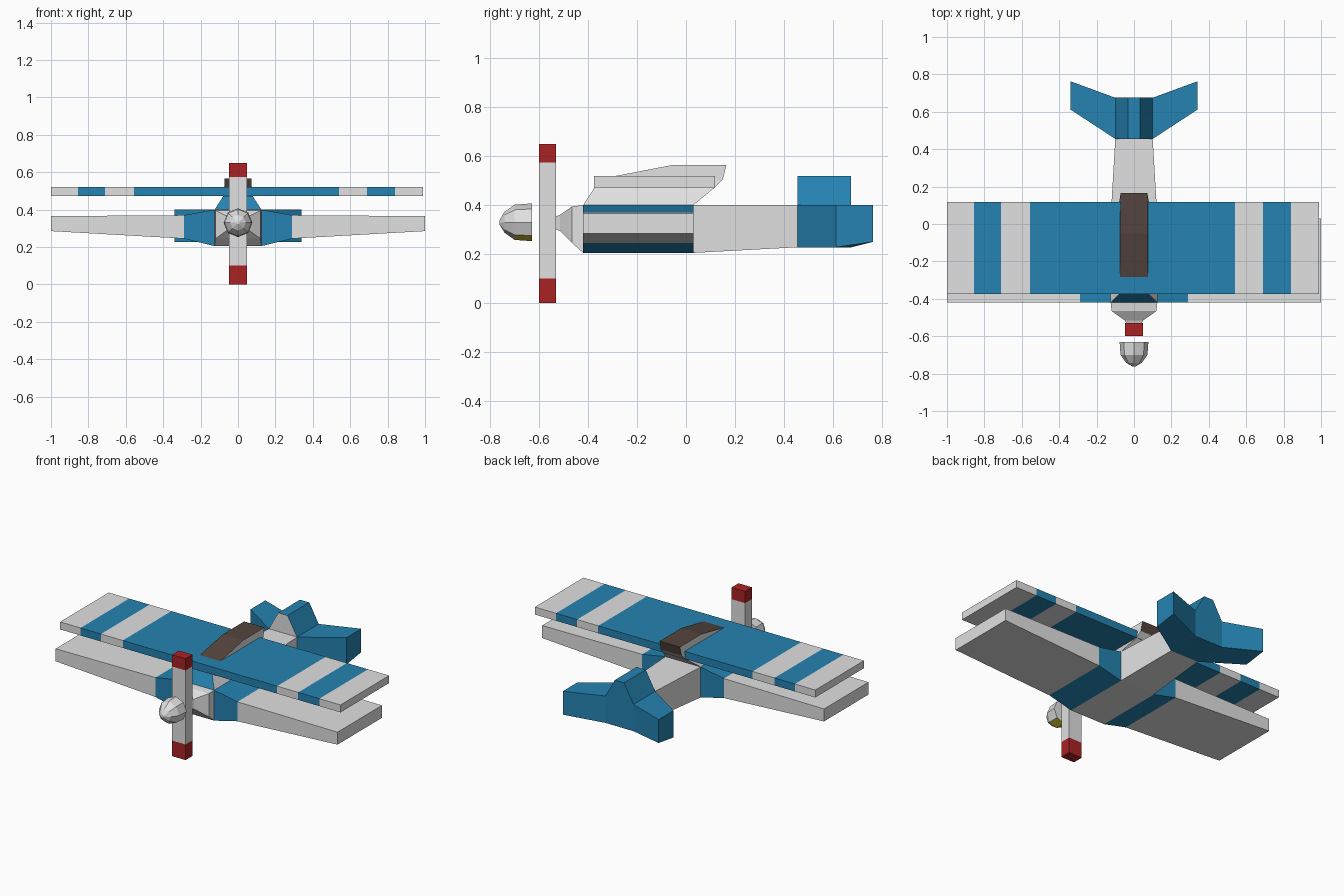
import bpy, bmesh, math

if "Cube" in bpy.data.objects:
    bpy.data.objects.remove(bpy.data.objects["Cube"])

# Flat colours (linear)
COLOURS = {
    "pale_grey": (0.75, 0.75, 0.75), "blue": (0.018, 0.225, 0.44),
    "red": (0.40, 0.016, 0.018), "brown": (0.09, 0.06, 0.05),
    "yellow": (0.65, 0.55, 0.03),
}
MATS = []
for n, c in COLOURS.items():
    m = bpy.data.materials.new(n)
    m.diffuse_color = (*c, 1)
    m.use_nodes = True
    m.node_tree.nodes["Principled BSDF"].inputs["Base Color"].default_value = m.diffuse_color
    MATS.append(m)
GREY, BLUE, RED, BROWN, YELLOW = range(5)


def loft(name, rings, rule, mirror=False):
    """Skin matching rings of points, cap the ends, colour by rule(centre, normal)."""
    bm = bmesh.new()
    for s in ((1, -1) if mirror else (1,)):
        vs = [[bm.verts.new((s * x, y, z)) for x, y, z in r] for r in rings]
        k = len(rings[0])
        for a, b in zip(vs, vs[1:]):
            for i in range(k):
                j = (i + 1) % k
                bm.faces.new((a[i], a[j], b[j], b[i]))
        bm.faces.new(vs[0])
        bm.faces.new(vs[-1])
    bmesh.ops.recalc_face_normals(bm, faces=bm.faces)
    bm.normal_update()
    for f in bm.faces:
        f.material_index = rule(f.calc_center_median(), f.normal)
    me = bpy.data.meshes.new(name)
    bm.to_mesh(me)
    bm.free()
    for m in MATS:
        me.materials.append(m)
    ob = bpy.data.objects.new(name, me)
    bpy.context.collection.objects.link(ob)
    return ob


def ring_x(x, y0, y1, z0, z1):
    return [(x, y0, z0), (x, y1, z0), (x, y1, z1), (x, y0, z1)]


def ring_y(y, w, z0, z1):
    return [(-w, y, z0), (w, y, z0), (w, y, z1), (-w, y, z1)]


def ring_z(z0, z1, w, y0, y1):
    return [(-w, y0, z0), (w, y0, z0), (w, y1, z1), (-w, y1, z1)]


# Fuselage from propeller shaft to tail block
loft("fuselage", [
    ring_y(-0.53, 0.04, 0.30, 0.355), ring_y(-0.515, 0.05, 0.295, 0.36),
    ring_y(-0.465, 0.12, 0.245, 0.395), ring_y(-0.42, 0.125, 0.205, 0.40),
    ring_y(0.03, 0.125, 0.205, 0.40), ring_y(0.455, 0.10, 0.228, 0.40),
    ring_y(0.675, 0.10, 0.228, 0.40)],
    lambda c, n: BLUE if c.y > 0.46 else GREY)

# Lower wings with blue roots
loft("lower_wings", [
    ring_x(0.125, -0.42, 0.03, 0.205, 0.40), ring_x(0.29, -0.42, 0.03, 0.245, 0.37),
    ring_x(1.0, -0.42, 0.03, 0.285, 0.365)],
    lambda c, n: BLUE if abs(c.x) < 0.28 else GREY, mirror=True)

# Striped upper wing
loft("upper_wing", [ring_x(x, -0.375, 0.118, 0.472, 0.52)
                    for x in (-1, -0.855, -0.71, -0.555, 0.54, 0.69, 0.84, 0.99)],
     lambda c, n: BLUE if abs(c.x) < 0.3 or 0.71 < abs(c.x + 0.006) < 0.85 else GREY)


# Cabin: blue windscreen, grey sides, brown roof
def cabin_rule(c, n):
    if n.z > 0.6 or (n.y > 0.5 and c.z > 0.51):
        return BROWN
    return BLUE if n.y < -0.5 else GREY


loft("cabin", [
    ring_z(0.40, 0.40, 0.125, -0.42, 0.03), ring_z(0.47, 0.47, 0.08, -0.375, 0.115),
    ring_z(0.511, 0.505, 0.074, -0.33, 0.15), ring_z(0.565, 0.565, 0.072, -0.05, 0.165)],
    cabin_rule)

# Tail planes, swept back
tip = [(0.34, 0.612, 0.228), (0.34, 0.763, 0.25), (0.34, 0.763, 0.40), (0.34, 0.612, 0.40)]
loft("tail_planes", [ring_x(0.10, 0.455, 0.675, 0.228, 0.40), tip],
     lambda c, n: BLUE, mirror=True)

# Fin with grey leading face
loft("tail_fin", [ring_z(0.40, 0.40, 0.10, 0.455, 0.675),
                  ring_z(0.52, 0.52, 0.033, 0.455, 0.675)],
     lambda c, n: GREY if n.y < -0.7 else BLUE)

# Propeller with red tips
loft("propeller", [ring_z(z, z, 0.048, -0.60, -0.53) for z in (0, 0.10, 0.575, 0.65)],
     lambda c, n: RED if c.z < 0.09 or c.z > 0.58 else GREY)

# Spinner: eight-sided dome with a yellow underside
loft("spinner", [
    [(r * math.cos(i * math.pi / 4), y, 0.33 + r * math.sin(i * math.pi / 4)) for i in range(8)]
    for y, r in ((-0.63, 0.077), (-0.70, 0.072), (-0.742, 0.042), (-0.762, 0.008))],
    lambda c, n: YELLOW if n.z < -0.85 else GREY)
